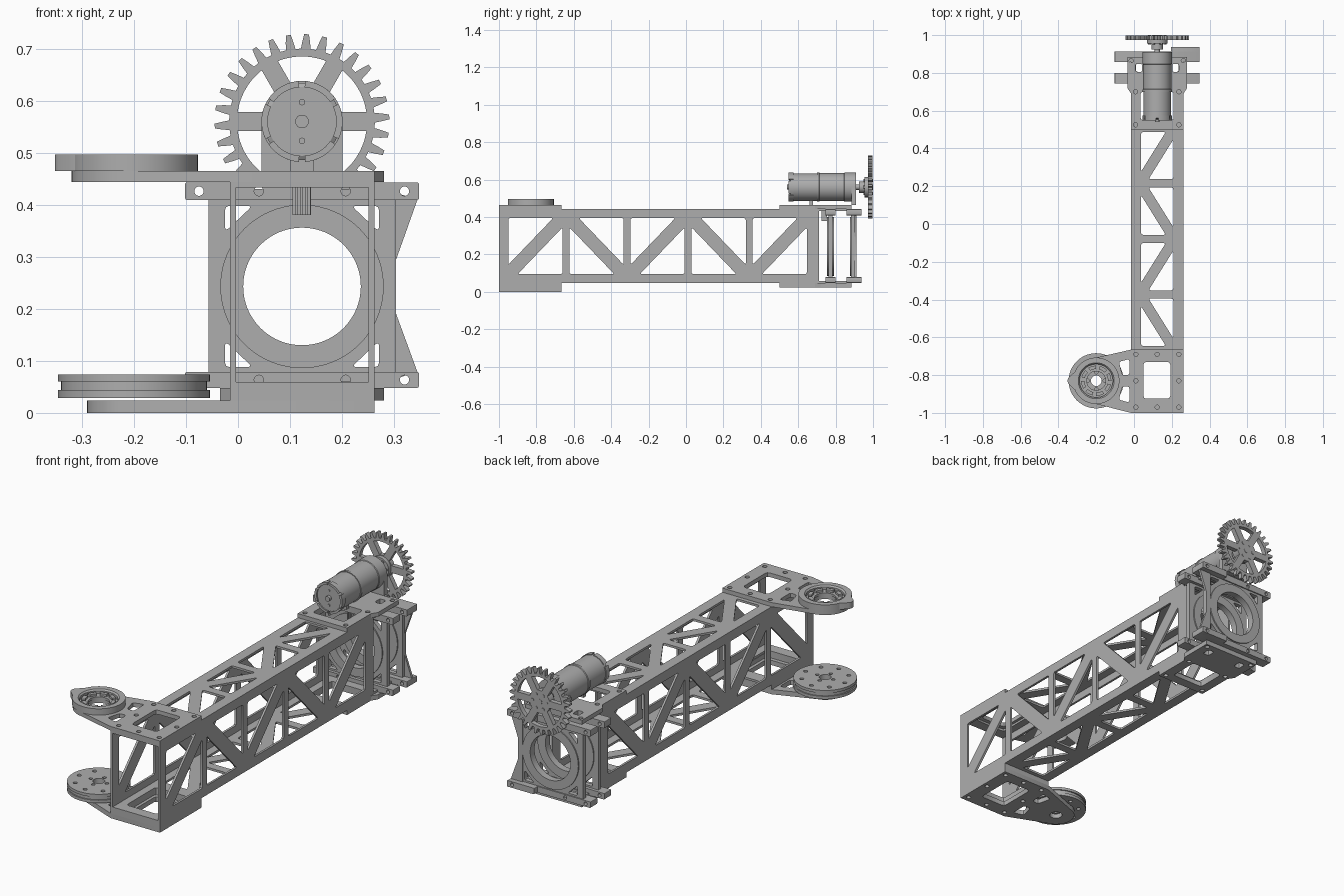
import bpy, bmesh, math
from mathutils import Vector

cube = bpy.data.objects.get("Cube")
if cube:
    bpy.data.objects.remove(cube)

GREY = (0.42, 0.42, 0.42, 1)
metal = bpy.data.materials.new("grey metal")
metal.use_nodes = True
metal.diffuse_color = GREY
metal.node_tree.nodes["Principled BSDF"].inputs["Base Color"].default_value = GREY

# Maps profile coordinates (u, v) and depth w to the model axes
PLACE = {"X": lambda u, v, w: (w, u, v),
         "Y": lambda u, v, w: (u, w, v),
         "Z": lambda u, v, w: (u, v, w)}


def finish(name, bm, axis, origin=(0, 0, 0)):
    for v in bm.verts:
        v.co = Vector(PLACE[axis](*v.co)) + Vector(origin)
    bmesh.ops.remove_doubles(bm, verts=bm.verts, dist=1e-5)
    bmesh.ops.recalc_face_normals(bm, faces=bm.faces)
    mesh = bpy.data.meshes.new(name)
    bm.to_mesh(mesh)
    bm.free()
    mesh.materials.append(metal)
    mesh.shade_smooth()
    mesh.set_sharp_from_angle(angle=math.radians(30))
    ob = bpy.data.objects.new(name, mesh)
    bpy.context.collection.objects.link(ob)
    return ob


def plate(name, axis, lo, hi, loops):
    """Flat part: first loop is the outline, the others are holes."""
    curve = bpy.data.curves.new(name, "CURVE")
    curve.dimensions, curve.fill_mode = "2D", "BOTH"
    curve.extrude = (hi - lo) / 2
    for loop in loops:
        spline = curve.splines.new("POLY")
        spline.points.add(len(loop) - 1)
        for p, (u, v) in zip(spline.points, loop):
            p.co = (u, v, 0, 1)
        spline.use_cyclic_u = True
    helper = bpy.data.objects.new(name + " outline", curve)
    bpy.context.collection.objects.link(helper)
    graph = bpy.context.evaluated_depsgraph_get()
    mesh = bpy.data.meshes.new_from_object(helper.evaluated_get(graph))
    bm = bmesh.new()
    bm.from_mesh(mesh)
    for v in bm.verts:
        v.co.z += (lo + hi) / 2
    bpy.data.objects.remove(helper)
    bpy.data.curves.remove(curve)
    bpy.data.meshes.remove(mesh)
    return finish(name, bm, axis)


def lathe(name, axis, origin, profile, seg=64):
    """Turned part from a closed (radius, height) profile."""
    bm = bmesh.new()
    vs = [bm.verts.new((r, 0, h)) for r, h in profile]
    es = [bm.edges.new((vs[i - 1], vs[i])) for i in range(len(vs))]
    bmesh.ops.spin(bm, geom=vs + es, cent=(0, 0, 0), axis=(0, 0, 1),
                   angle=math.tau, steps=seg)
    return finish(name, bm, axis, origin)


def disc(name, axis, origin, r, lo, hi, inner=0, seg=64):
    return lathe(name, axis, origin, [(inner, lo), (r, lo), (r, hi), (inner, hi)], seg)


def circle(u, v, r, n=20):
    return [(u + r * math.cos(math.tau * i / n), v + r * math.sin(math.tau * i / n))
            for i in range(n)]


def rounded(points, r=0.01):
    out = []
    for i, p in enumerate(points):
        p = Vector(p)
        a = p + (Vector(points[i - 1]) - p).normalized() * r
        b = p + (Vector(points[(i + 1) % len(points)]) - p).normalized() * r
        out += [tuple(a), tuple(a * .3 + p * .4 + b * .3), tuple(b)]
    return out


def box(u0, u1, v0, v1, r=0):
    pts = [(u0, v0), (u1, v0), (u1, v1), (u0, v1)]
    return rounded(pts, r) if r else pts


def truss(u0, u1, v0, v1, rising, g=0.05):
    """Two triangular windows leaving one diagonal brace."""
    tri = [(u0, v1), (u1 - g, v1), (u0, v0 + g)]
    if not rising:
        tri = [(u, v0 + v1 - v) for u, v in tri]
    other = [(u0 + u1 - u, v0 + v1 - v) for u, v in tri]
    return [rounded(tri), rounded(other)]


# Square truss arm
L, R, CX, CZ = -0.015, 0.262, 0.123, 0.243
side = [box(-1, 0.71, 0.048, 0.444)]
for i in range(5):
    y = -0.95 + i * 0.3265
    side += truss(y, y + 0.29, 0.095, 0.395, i % 2 == 0)
plate("right_side_panel", "X", L, L + 0.011, side)
plate("left_side_panel", "X", R - 0.011, R, side)
deck = [box(L, R, -1, 0.88), box(0.035, 0.21, -0.945, -0.71, 0.015),
        box(0.035, 0.21, 0.54, 0.7, 0.012), box(0.01, 0.236, 0.805, 0.85, 0.01)]
for i in range(4):
    y = -0.645 + i * 0.294
    deck += truss(0.037, 0.208, y, y + 0.25, i % 2 == 1, 0.04)
plate("bottom_panel", "Z", 0.048, 0.059, deck)
plate("top_panel", "Z", 0.433, 0.444, deck)

# Pulley arm plates at the front end
PX, PY = -0.2, -0.83


def arm(name, lo, hi, r, bore):
    tip = [(PX + r * math.cos(a), PY + r * math.sin(a))
           for a in (math.radians(100 + 160 * i / 24) for i in range(25))]
    loops = [[(L, -0.665)] + tip + [(L, -1), (R, -1), (R, -0.665)]]
    loops += [circle(PX, PY, bore, 40), box(0.05, 0.192, -0.925, -0.73, 0.015)]
    loops += [circle(x, y, 0.011) for x in (0.01, CX, 0.237) for y in (-0.97, -0.69)]
    loops += [circle(x, PY, 0.011) for x in (0.01, 0.237)]
    for s in (-1, 1):
        loops.append(rounded([(-0.025, PY + s * 0.03), (-0.025, PY + s * 0.115),
                              (-0.08, PY + s * 0.1), (-0.062, PY + s * 0.03)]))
    plate(name, "Z", lo, hi, loops)


arm("lower_pulley_arm", 0, 0.024, 0.09, 0.03)
arm("upper_pulley_arm", 0.444, 0.465, 0.12, 0.055)
plate("lower_spacer", "Z", 0.024, 0.048,
      [box(L, R, -1, -0.665), box(0.035, 0.208, -0.945, -0.71, 0.015)])

# Upper bearing ring with its ear and slotted inner flange
lathe("bearing_ring", "Z", (PX, PY, 0.465),
      [(0.088, 0), (0.123, 0), (0.123, 0.032), (0.095, 0.032), (0.088, 0.025)])
plate("bearing_ear", "Z", 0.465, 0.497,
      [rounded([(-0.352, PY - 0.012), (-0.352, PY + 0.012), (-0.3, PY + 0.06), (-0.3, PY - 0.06)])])
plate("bearing_flange", "Z", 0.465, 0.477,
      [circle(PX, PY, 0.09, 48), circle(PX, PY, 0.05, 32)])
for i in range(8):
    a0 = math.tau * i / 8
    arc = [a0 + 0.09 * j for j in range(7)]
    plate("bearing_segment", "Z", 0.477, 0.488,
          [[(PX + 0.08 * math.cos(a), PY + 0.08 * math.sin(a)) for a in arc] +
           [(PX + 0.062 * math.cos(a), PY + 0.062 * math.sin(a)) for a in arc[::-1]]])

# Grooved lower pulley
ring_holes = [circle(PX + 0.11 * math.cos(i * math.tau / 8),
                     PY + 0.11 * math.sin(i * math.tau / 8), 0.01) for i in range(8)]
hub_holes = [circle(PX + 0.045 * math.cos(i * math.tau / 4),
                    PY + 0.045 * math.sin(i * math.tau / 4), 0.009) for i in range(4)]
for name, r, lo, hi in (("pulley_lower_rim", 0.146, 0.029, 0.044),
                        ("pulley_groove", 0.14, 0.044, 0.06),
                        ("pulley_upper_rim", 0.146, 0.06, 0.074)):
    plate(name, "Z", lo, hi, [circle(PX, PY, r, 64), circle(PX, PY, 0.028)] + ring_holes + hub_holes)

# Brackets that clamp the back end
outline = [(L, 0.5), (R, 0.5), (R, 0.69), (0.281, 0.72), (0.281, 0.885),
           (-0.035, 0.885), (-0.035, 0.72), (L, 0.69)]
holes = [box(0.035, 0.21, 0.55, 0.7, 0.012)]
for s in (-1, 1):
    holes += [circle(CX + s * 0.115, y, 0.011) for y in (0.525, 0.7)]
    holes += [circle(CX + s * 0.138, 0.865, 0.011)]
    x = CX + s * 0.097
    holes.append(box(x - 0.017, x + 0.017, 0.805, 0.848, 0.008))
plate("bottom_bracket", "Z", 0.024, 0.048, [outline] + holes)
plate("top_bracket", "Z", 0.444, 0.465, [outline] + holes)

# Two bearing plates with clamp bars and bearing rings
for label, y in (("inner", 0.755), ("outer", 0.877)):
    loops = [box(-0.057, 0.304, 0.06, 0.43), circle(CX, CZ, 0.118, 64)]
    for sx in (-1, 1):
        for sz in (-1, 1):
            loops.append(rounded([(CX + sx * 0.148, CZ + sz * 0.155), (CX + sx * 0.095, CZ + sz * 0.155),
                                  (CX + sx * 0.148, CZ + sz * 0.105)], 0.008))
    plate(label + "_bearing_plate", "Y", y + 0.006, y + 0.029, loops)
    lathe(label + "_bearing", "Y", (CX, y, CZ),
          [(0.113, 0), (0.157, 0), (0.157, 0.035), (0.113, 0.035)], 80)
    for end, z0, z1 in (("lower", 0.048, 0.079), ("upper", 0.409, 0.443)):
        bolts = [circle(x, (z0 + z1) / 2, 0.009) for x in (-0.075, 0.04, 0.207, 0.32)]
        bar = rounded([(-0.102, z0), (0.348, z0), (0.348, z1), (-0.102, z1)], 0.004)
        y0 = y - 0.01 if label == "inner" else y - 0.02
        plate(f"{label}_{end}_clamp_bar", "Y", y0, y0 + 0.055, [bar] + bolts)

# Flared brace and end blocks on the left of the back plate
plate("flared_brace", "Y", 0.9, 0.912,
      [[(0.28, 0.43), (0.345, 0.41), (0.304, 0.295), (0.304, 0.19), (0.345, 0.078), (0.28, 0.06)]])
for end, z0, z1 in (("lower", 0.048, 0.079), ("upper", 0.409, 0.443)):
    plate(end + "_brace_block", "Y", 0.912, 0.938,
          [box(0.195, 0.348, z0, z1, 0.004), circle(0.32, (z0 + z1) / 2, 0.009)])

# Small finned pinion block under the bracket
for i in range(4):
    x = 0.105 + i * 0.0095
    plate("pinion_fin", "Y", 0.725, 0.75, [box(x, x + 0.006, 0.38, 0.433)])
plate("pinion_core", "Y", 0.735, 0.755, [box(0.105, 0.14, 0.38, 0.433)])

# Motor along y with vents, bolts, shaft and mount
MZ = 0.56
lathe("motor_body", "Y", (CX, 0, MZ),
      [(0, 0.555), (0.066, 0.555), (0.074, 0.56), (0.074, 0.7), (0.078, 0.7), (0.078, 0.712),
       (0.075, 0.715), (0.075, 0.845), (0.078, 0.848), (0.078, 0.893), (0, 0.893)])
for i in range(6):
    a0 = math.tau * i / 6 + math.pi / 6 + 0.08
    arc = [a0 + 0.89 * j / 8 for j in range(9)]
    plate("motor_end_rim", "Y", 0.548, 0.575,
          [[(CX + 0.078 * math.cos(a), MZ + 0.078 * math.sin(a)) for a in arc] +
           [(CX + 0.066 * math.cos(a), MZ + 0.066 * math.sin(a)) for a in arc[::-1]]])
disc("motor_boss", "Y", (CX, 0, MZ), 0.013, 0.54, 0.56, seg=24)
for s in (-1, 1):
    disc("motor_bolt", "Y", (CX, 0, MZ + s * 0.037), 0.006, 0.55, 0.56, seg=16)
plate("motor_mount", "Y", 0.885, 0.91,
      [[(0.045, 0.465), (0.201, 0.465)] +
       [(CX + 0.078 * math.cos(math.pi * i / 24), MZ + 0.078 * math.sin(math.pi * i / 24))
        for i in range(25)]])
plate("motor_rest", "Y", 0.66, 0.68, [box(0.1, 0.146, 0.465, 0.492)])
disc("motor_shaft", "Y", (CX, 0, MZ), 0.014, 0.89, 1.0, seg=24)

# Spoked output gear with hub
TEETH, rim = 30, []
for i in range(TEETH):
    for t, r in ((-0.32, 0.14), (-0.22, 0.155), (-0.13, 0.168), (0.13, 0.168), (0.22, 0.155), (0.32, 0.14)):
        a = math.tau * (i + 0.25 + t) / TEETH
        rim.append((CX + r * math.cos(a), MZ + r * math.sin(a)))
gear = [rim, circle(CX, MZ, 0.014)]
for i in range(6):
    window = []
    for r, order in ((0.125, 1), (0.058, -1)):
        d = math.asin(0.018 / r)
        arc = [math.tau * i / 6 + d + (math.tau / 6 - 2 * d) * j / 10 for j in range(11)]
        window += [(CX + r * math.cos(a), MZ + r * math.sin(a)) for a in arc[::order]]
    gear.append(window)
    a = math.tau * i / 6
    disc("hub_bolt", "Y", (CX + 0.04 * math.cos(a), 0, MZ + 0.04 * math.sin(a)), 0.008, 0.95, 1.0, seg=12)
plate("output_gear", "Y", 0.974, 0.998, gear)
disc("gear_hub", "Y", (CX, 0, MZ), 0.054, 0.955, 0.975, 0.012)
disc("gear_collar", "Y", (CX, 0, MZ), 0.03, 0.925, 0.957, 0.012)
